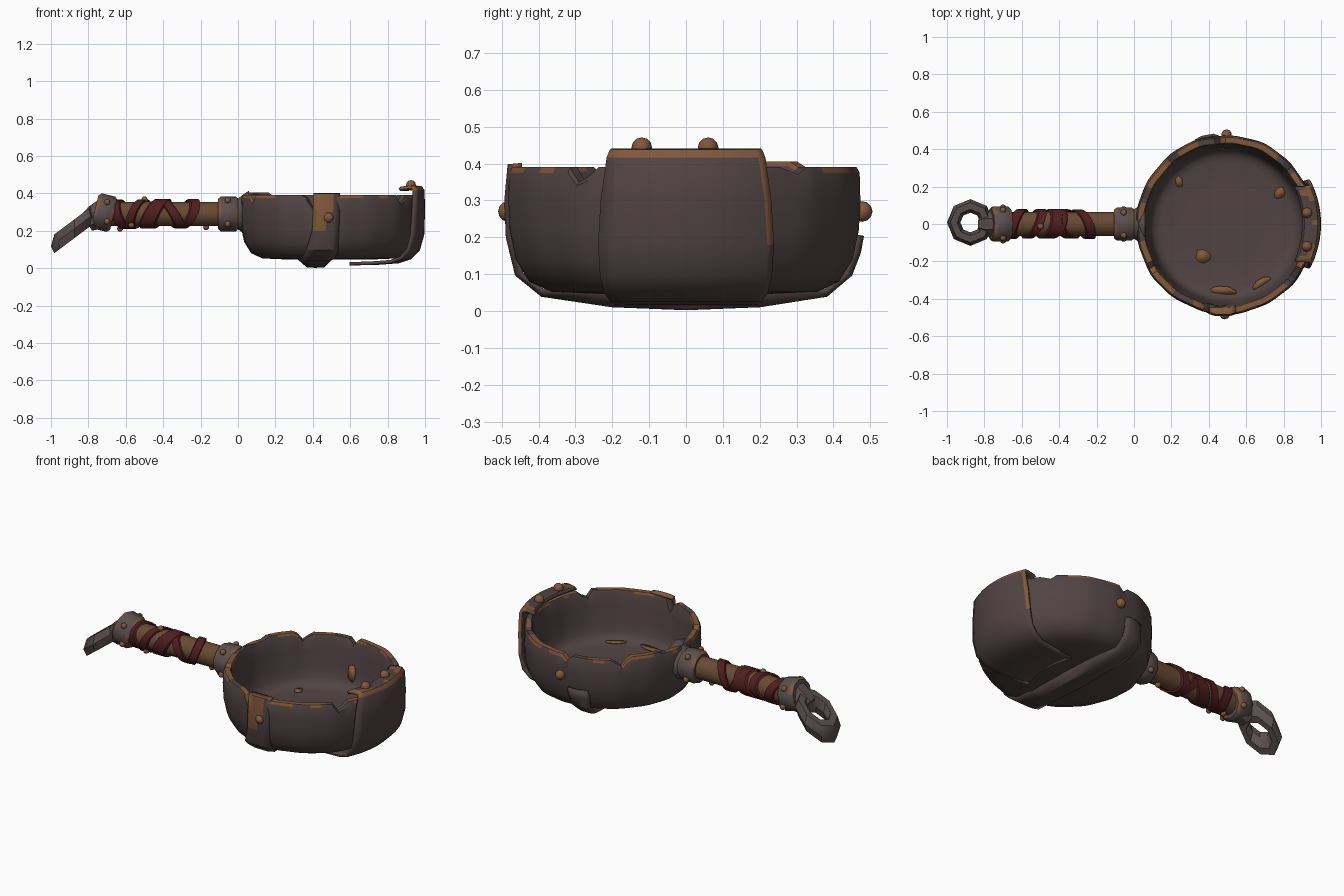
import bpy, bmesh, math, random
from math import sin, cos, pi, radians, sqrt
from mathutils import Vector, Matrix

random.seed(4)
if "Cube" in bpy.data.objects:
    bpy.data.objects.remove(bpy.data.objects["Cube"])


def material(name, rgb):
    m = bpy.data.materials.new(name)
    m.use_nodes = True
    m.diffuse_color = (*rgb, 1)
    m.node_tree.nodes["Principled BSDF"].inputs["Base Color"].default_value = (*rgb, 1)
    return m


IRON = material("dark iron", (.083, .056, .056))
STEEL = material("worn steel", (.108, .08, .08))
RUST = material("rust", (.22, .097, .045))
WOOD = material("handle wood", (.14, .068, .034))
LEATHER = material("red leather", (.078, .013, .014))


def finish(name, bm, mats, angle=35):
    bmesh.ops.remove_doubles(bm, verts=bm.verts, dist=1e-4)
    bmesh.ops.recalc_face_normals(bm, faces=bm.faces)
    me = bpy.data.meshes.new(name)
    bm.to_mesh(me)
    bm.free()
    for m in mats:
        me.materials.append(m)
    ob = bpy.data.objects.new(name, me)
    bpy.context.collection.objects.link(ob)
    bpy.ops.object.select_all(action='DESELECT')
    ob.select_set(True)
    bpy.context.view_layer.objects.active = ob
    bpy.ops.object.shade_smooth_by_angle(angle=radians(angle))
    return ob


def grid(name, rows, cols, place, mats, rule=None, wrap=False, thick=0, angle=35):
    """Quad sheet whose points come from place(row, col)."""
    bm = bmesh.new()
    vs = [[bm.verts.new(place(i, j)) for j in range(cols)] for i in range(rows)]
    for i in range(rows - 1):
        for j in range(cols if wrap else cols - 1):
            k = (j + 1) % cols
            f = bm.faces.new((vs[i][j], vs[i][k], vs[i + 1][k], vs[i + 1][j]))
            if rule:
                f.material_index = rule(i, j)
    ob = finish(name, bm, mats, angle)
    if thick:
        mod = ob.modifiers.new("thickness", 'SOLIDIFY')
        mod.thickness, mod.offset = thick, 0
    return ob


def lathe_x(name, profile, sides, mats, rule=None, matrix=Matrix(), angle=35):
    """Turned part along x from (x, radius) pairs."""
    def place(i, j):
        x, r = profile[i]
        a = 2 * pi * (j + .5) / sides
        return matrix @ Vector((x, r * cos(a), r * sin(a)))
    return grid(name, len(profile), sides, place, mats, rule, True, 0, angle)


# Bowl: dented lathe with V notches in the rim
SEG = 96
CX = .49
bowl_profile = [(0, .045), (.2, .045), (.36, .052), (.42, .08), (.457, .14), (.474, .22), (.478, .3),
                (.476, .375), (.468, .39), (.438, .39), (.432, .378), (.425, .3), (.415, .2),
                (.405, .15), (.392, .125), (.37, .109), (.34, .102), (.2, .1), (0, .1)]
notches = {130: .06, 94: .035, -36: .07, -102: .085, -150: .03, 40: .03}


def bowl_point(i, j):
    r, z = bowl_profile[i]
    d = 360 * j / SEG
    a = radians(d)
    if r > .41:
        r += .002 * sin(7 * a) + .002 * sin(17 * a + 1)
    top = max(0, (z - .28) / .11)
    for at, depth in notches.items():
        off = abs((d - at + 180) % 360 - 180)
        z -= depth * top * max(0, 1 - off / 3.6)
    if top > .85 and 137 < d < 160:
        z += .015
    return CX + r * cos(a), r * sin(a) - .004, z


def bowl_rule(i, j):
    a = 2 * pi * j / SEG
    worn = sin(5 * a + 2) + sin(13 * a + 1)
    return int((i == 8 and worn > -.45) or (i == 7 and worn > .1) or (i == 9 and worn > .7))


grid("pan_bowl", len(bowl_profile), SEG, bowl_point, [IRON, RUST], bowl_rule, True)

# Patch plate: hooks over the rim, runs down the wall and under the base
plate_profile = [(.405, .418, .2), (.415, .428, .2), (.455, .432, .203), (.478, .43, .205),
                 (.489, .414, .212), (.491, .3, .228), (.487, .18, .235), (.465, .1, .23),
                 (.42, .055, .22), (.36, .035, .205), (.24, .026, .195), (.13, .024, .18)]
COLS = 14


def plate_point(i, j):
    r, z, half = plate_profile[i]
    # the last column is a narrow worn border along the back edge
    y = half if j == COLS - 1 else -half + (2 * half - .018) * j / (COLS - 2)
    if 0 < j < COLS - 2:
        y += .004 * sin(3 * j + i)
    return r + sqrt(.25 - y * y), y, z


def plate_rule(i, j):
    border = j == COLS - 2 and i in (2, 3, 4, 5)
    return int(border or i == 3 or (i == 2 and j in (0, 1, 2, 6, 10, 11)) or (i == 1 and j in (0, 11)))


grid("patch_plate", len(plate_profile), COLS, plate_point, [IRON, RUST], plate_rule, thick=.018)

# Strap: from the front rim, under the base, up the back wall
strap_path = [(.475, -.445, .395), (.475, -.479, .393), (.473, -.486, .3), (.468, -.482, .2),
              (.45, -.458, .1), (.43, -.39, .045), (.42, -.2, .017), (.415, 0, .009), (.405, .2, .017),
              (.39, .38, .045), (.385, .445, .1), (.387, .468, .16), (.393, .476, .205)]


def strap_point(i, j):
    x, y, z = strap_path[i]
    off = (.14 if i < 4 else .17 if i < 9 else .12) * (j / 4 - .5)
    edge = j in (0, 4)
    if 4 < i < 10:
        z = .055 if edge else z
    elif i:
        y *= .978 if edge else 1
    if i > 10:
        y -= .2 * max(0, .03 - off)
    return x + off, y, z


grid("base_strap", len(strap_path), 5, strap_point, [IRON, RUST],
     lambda i, j: int(i == 0 or (i in (1, 2) and j in (0, 1)) or (i == 1 and j == 2)), thick=.014)


# Rust stains: thin irregular discs on the floor and the inner wall
def stain(name, pos, sx, sy, turn=0, tilt=0):
    bm = bmesh.new()
    mat = (Matrix.Translation(pos) @ Matrix.Rotation(radians(turn), 4, 'Z')
           @ Matrix.Rotation(radians(tilt), 4, 'X'))
    vs = []
    for k in range(10):
        a = 2 * pi * k / 10
        s = random.uniform(.8, 1.15)
        vs.append(bm.verts.new(mat @ Vector((sx * s * cos(a), sy * s * sin(a), 0))))
    bm.faces.new(vs)
    ob = finish(name, bm, [RUST])
    mod = ob.modifiers.new("thickness", 'SOLIDIFY')
    mod.thickness, mod.offset = .005, 0


for n, (x, y, z, sx, sy, t) in enumerate([(.24, .23, .105, .022, .032, 20), (.78, .17, .105, .036, .028, 40),
                                          (.37, -.175, .102, .045, .034, -20),
                                          (.48, -.355, .111, .075, .02, -5),
                                          (.68, -.315, .113, .06, .022, 30)]):
    stain(f"floor_stain_{n}", (x, y, z), sx, sy, t)
stain("wall_stain", (.47, .401, .2), .026, .052, 3, 82)

# Handle core, pan socket and the two collars
AXIS = Matrix.Translation((0, 0, .29))
lathe_x("handle_core", [(.0, 0), (.0, .068), (-.2, .066), (-.45, .068), (-.72, .066), (-.72, 0)],
        12, [WOOD], matrix=AXIS)
lathe_x("pan_socket", [(.06, 0), (.06, .125), (.04, .112), (-.01, .075), (-.01, 0)], 10,
        [STEEL, RUST], lambda i, j: int(i == 1 and j % 3 == 0), AXIS)


def collar(name, length, r, matrix):
    h = length / 2
    prof = [(h, .06), (h, r - .014), (h - .016, r), (.016 - h, r), (-h, r - .014), (-h, .06)]
    lathe_x(name, prof, 10, [STEEL, RUST], lambda i, j: int(i in (1, 3) and (j + i) % 4 > 0), matrix, 40)


collar("front_collar", .11, .094, AXIS @ Matrix.Translation((-.052, 0, 0)))
collar("rear_collar", .105, .097,
       Matrix.Translation((-.715, 0, .297)) @ Matrix.Rotation(radians(14), 4, 'Y'))

# Leather wraps: tilted bands round the handle
for n, (x, w, lean, side) in enumerate([(-.625, .06, -.4, -.3), (-.535, .05, -.5, .4), (-.44, .09, -.35, .5),
                                        (-.36, .06, .3, -.6), (-.27, .055, .45, .4)]):
    def wrap_point(i, j):
        a = 2 * pi * j / 20
        r = (.07, .079, .079, .07)[i] + .002 * sin(3 * a + n)
        off = w * (-.5, -.42, .42, .5)[i]
        return x + off + r * (lean * -cos(a) * .9 + side * sin(a)), r * cos(a), .29 + r * sin(a)
    grid(f"leather_wrap_{n}", 4, 20, wrap_point, [LEATHER], wrap=True)

# Hanging ring and its neck, sloping down from the handle
bm = bmesh.new()
rings = []
for k in range(8):
    a = 2 * pi * k / 8
    ring = []
    for m in range(6):
        b = 2 * pi * m / 6
        r = .089 + .036 * cos(b)
        x, y = -.875 + r * cos(a), .008 + r * sin(a)
        ring.append(bm.verts.new((x, y, .147 + .75 * (x + .96) + .058 * sin(b))))
    rings.append(ring)
for k in range(8):
    for m in range(6):
        p, q = rings[k], rings[(k + 1) % 8]
        bm.faces.new((p[m], q[m], q[(m + 1) % 6], p[(m + 1) % 6]))
finish("hanging_ring", bm, [STEEL], 40)
lathe_x("ring_neck", [(.05, 0), (.05, .08), (-.01, .074), (-.06, .056), (-.06, 0)], 8, [STEEL],
        matrix=Matrix.Translation((-.755, 0, .275)) @ Matrix.Rotation(radians(-30), 4, 'Y'))


# Rivets
def rivet(name, pos, r):
    bm = bmesh.new()
    bmesh.ops.create_uvsphere(bm, u_segments=10, v_segments=6, radius=r,
                              matrix=Matrix.Translation(pos))
    finish(name, bm, [RUST], 50)


for n, p in enumerate([(.925, -.12, .443), (.925, .06, .443), (.485, -.482, .27), (.495, .478, .27)]):
    rivet(f"pan_rivet_{n}", p, .028)
for n, (x, deg, r) in enumerate([(-.055, 50, .095), (-.055, 130, .095), (-.055, 215, .095),
                                 (-.055, 325, .095), (-.17, 270, .07), (-.7, 40, .097),
                                 (-.7, 140, .097), (-.7, 205, .097), (-.7, 335, .097),
                                 (-.63, 270, .078), (-.5, 100, .078), (-.57, 230, .078)]):
    a = radians(deg)
    rivet(f"handle_rivet_{n}", (x, r * cos(a), .29 + r * sin(a)), .017)
